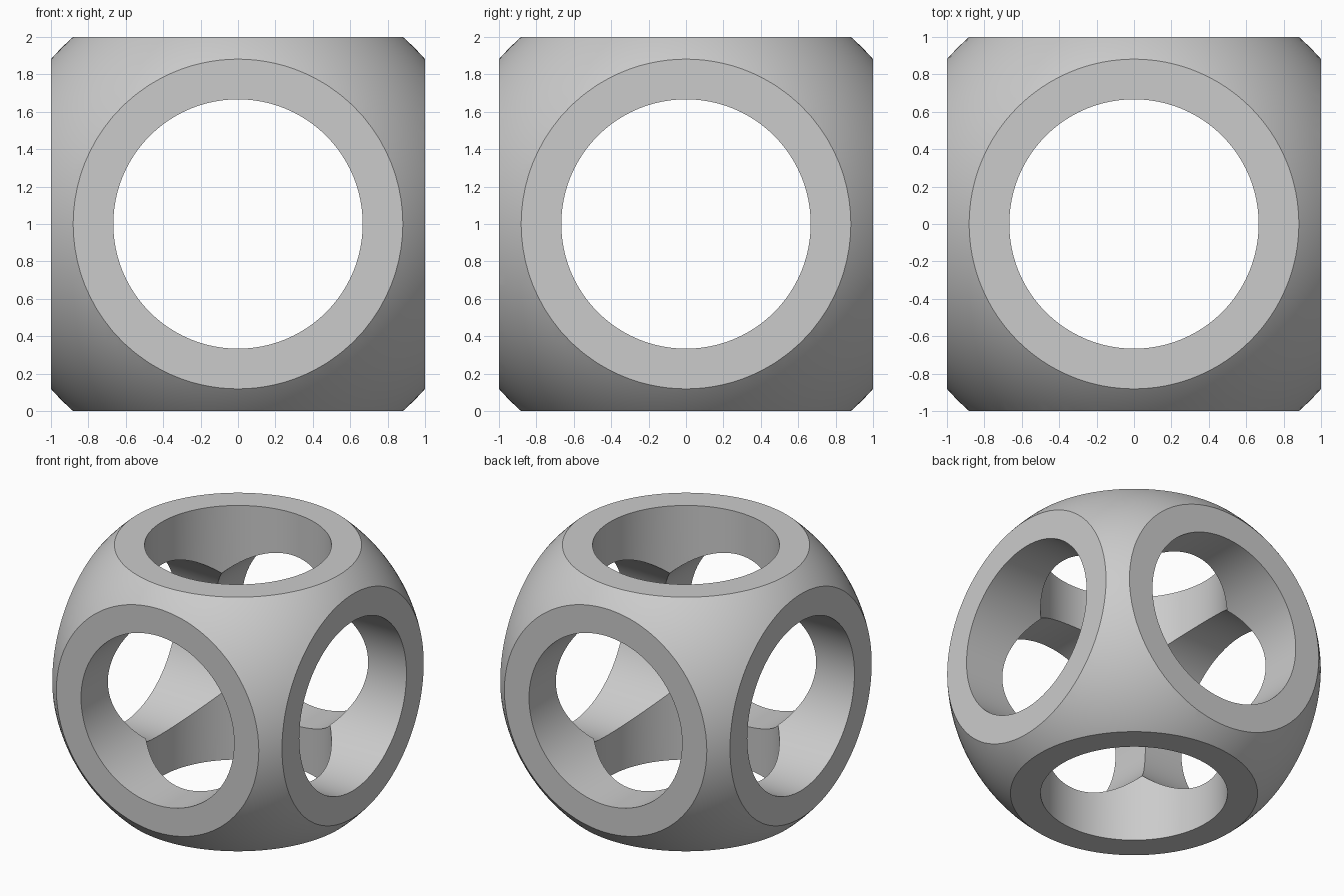
import bpy
import math

old = bpy.data.objects.get("Cube")
if old:
    bpy.data.objects.remove(old, do_unlink=True)

CENTRE = (0, 0, 1)
SPHERE_R = 4 / 3
HOLE_R = 2 / 3

# Single grey material
grey = bpy.data.materials.new("plain grey")
grey.use_nodes = True
colour = (0.6, 0.6, 0.6, 1)
grey.diffuse_color = colour
grey.node_tree.nodes["Principled BSDF"].inputs["Base Color"].default_value = colour


def apply_boolean(target, cutter, operation):
    """Apply a boolean to the target, then discard the cutter."""
    cutter.hide_render = True
    mod = target.modifiers.new(operation.lower(), "BOOLEAN")
    mod.operation = operation
    mod.solver = "EXACT"
    mod.object = cutter
    bpy.ops.object.select_all(action="DESELECT")
    target.select_set(True)
    bpy.context.view_layer.objects.active = target
    bpy.ops.object.modifier_apply(modifier=mod.name)
    bpy.data.objects.remove(cutter, do_unlink=True)


# Rounded shell: a ball trimmed flat on six sides by a cube
bpy.ops.mesh.primitive_uv_sphere_add(segments=128, ring_count=64,
                                     radius=SPHERE_R, location=CENTRE)
shell = bpy.context.object
shell.name = "pierced_ball"
shell.data.materials.append(grey)

bpy.ops.mesh.primitive_cube_add(size=2, location=CENTRE)
trim = bpy.context.object
trim.name = "trim_cube"
trim.data.materials.append(grey)
apply_boolean(shell, trim, "INTERSECT")

# Round holes straight through along each axis
for name, rotation in (("hole_z", (0, 0, 0)),
                       ("hole_x", (0, math.pi / 2, 0)),
                       ("hole_y", (math.pi / 2, 0, 0))):
    bpy.ops.mesh.primitive_cylinder_add(vertices=96, radius=HOLE_R, depth=3,
                                        location=CENTRE, rotation=rotation)
    hole = bpy.context.object
    hole.name = name
    hole.data.materials.append(grey)
    apply_boolean(shell, hole, "DIFFERENCE")

# Smooth curved walls, crisp rims
bpy.ops.object.select_all(action="DESELECT")
shell.select_set(True)
bpy.context.view_layer.objects.active = shell
bpy.ops.object.shade_smooth_by_angle(angle=math.radians(25))
